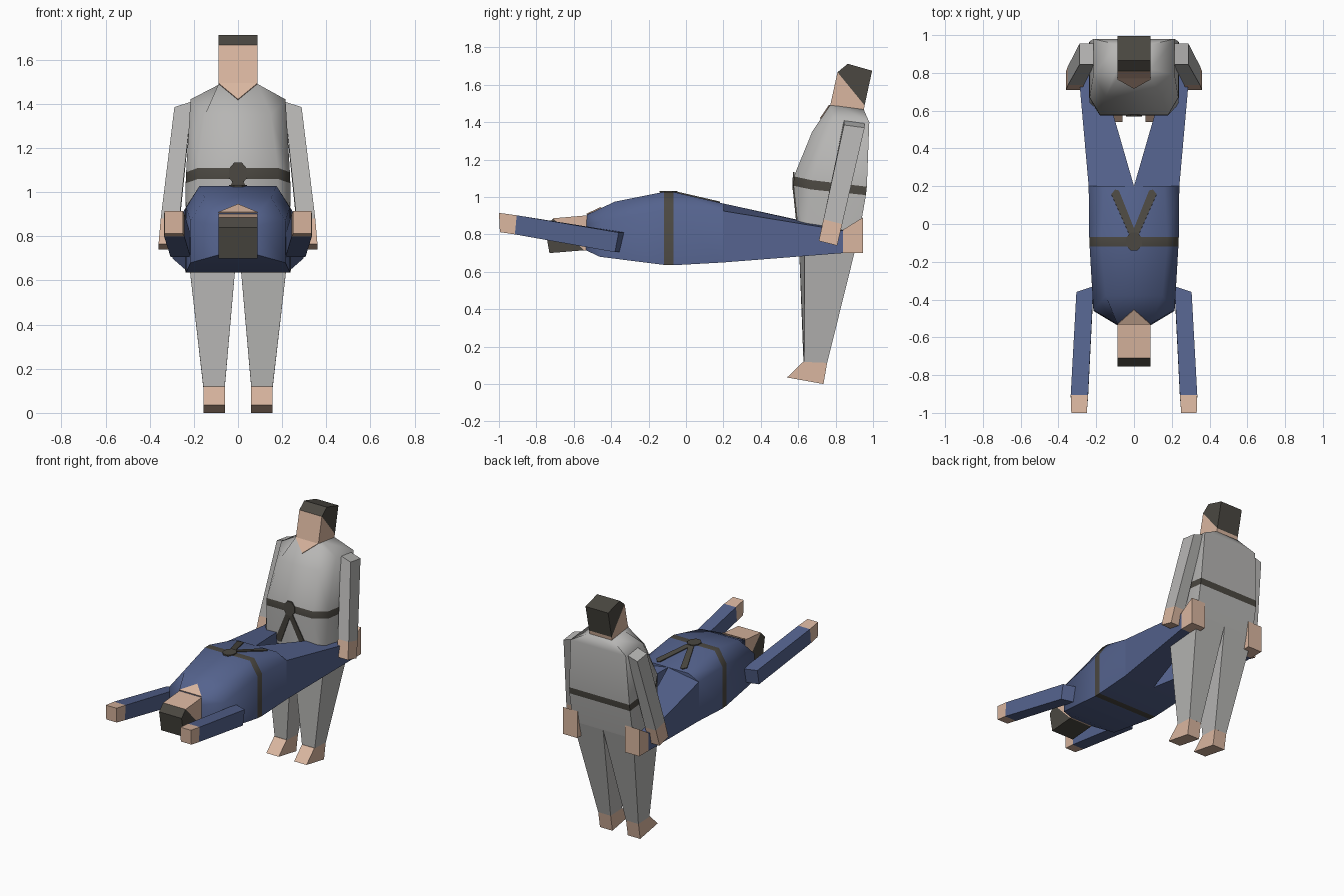
import bpy, bmesh, math
from mathutils import Vector

if "Cube" in bpy.data.objects:
    bpy.data.objects.remove(bpy.data.objects["Cube"])


def material(name, rgb):
    m = bpy.data.materials.new(name)
    m.diffuse_color = (*rgb, 1)
    m.use_nodes = True
    m.node_tree.nodes["Principled BSDF"].inputs["Base Color"].default_value = m.diffuse_color
    return m


GREY = material("light grey cloth", (0.47, 0.465, 0.455))
BLUE = material("blue cloth", (0.09, 0.125, 0.27))
SKIN = material("skin", (0.70, 0.47, 0.35))
DARK = material("dark belt and hair", (0.07, 0.064, 0.053))


def loft(name, rings, mats, bands=None, smooth=0):
    """Skin closed rings of points; bands gives the material of each span."""
    bm = bmesh.new()
    vs = [[bm.verts.new(p) for p in r] for r in rings]
    n = len(rings[0])
    bands = bands or [0] * (len(rings) - 1)
    for k, b in enumerate(bands):
        for i in range(n):
            j = (i + 1) % n
            bm.faces.new((vs[k][i], vs[k][j], vs[k + 1][j], vs[k + 1][i])).material_index = b
    bm.faces.new(vs[0]).material_index = bands[0]
    bm.faces.new(vs[-1]).material_index = bands[-1]
    bmesh.ops.recalc_face_normals(bm, faces=bm.faces)
    me = bpy.data.meshes.new(name)
    bm.to_mesh(me)
    bm.free()
    for m in mats:
        me.materials.append(m)
    if smooth:
        me.shade_smooth()
        me.set_sharp_from_angle(angle=math.radians(smooth))
    ob = bpy.data.objects.new(name, me)
    bpy.context.collection.objects.link(ob)
    return ob


def prism(name, profile, x0, x1, mat):
    """Extrude a (y, z) profile between two x positions."""
    return loft(name, [[(x, *p) for p in profile] for x in (x0, x1)], [mat])


def plate(name, pts, a, b, out, mat):
    """Thin plate on the plane a-b (y, z); pts are (x, fraction from a to b)."""
    a, b = Vector((0, *a)), Vector((0, *b))
    nrm = (b - a).cross(Vector((1, 0, 0))).normalized()
    if nrm.dot(Vector(out)) < 0:
        nrm = -nrm
    base = [a + (b - a) * t + Vector((x, 0, 0)) for x, t in pts]
    return loft(name, [[p + nrm * h for p in base] for h in (-0.003, 0.006)], [mat])


def box_ring(s, xi, xo, inner, outer):
    """Four-sided limb section; inner and outer are (front, back) pairs."""
    return [(s * xi, *inner[0]), (s * xo, *outer[0]), (s * xo, *outer[1]), (s * xi, *inner[1])]


def figure(label, cloth, out, torso, legs, foot, foot_x, arms, face, hair):
    # torso: neck, shoulders, belt top, belt bottom, hips
    rings = []
    for wf, w, f, c, b in torso:
        rings.append([(-wf, *f), (wf, *f), (w, *c), (w, *b), (-w, *b), (-w, *c)])
    loft(label + "_torso", rings, [cloth, DARK], [0, 0, 1, 0], 62)
    neck, chest, belt_a, belt_b, hip = [s[2] for s in torso]

    # open collar, belt knot and belt tails
    plate(label + "_collar", [(-0.088, 0), (0.088, 0), (0, 0.52)], neck, chest, out, SKIN)
    knot = [(0.045 * math.cos(k * math.pi / 4 + math.pi / 8),
             0.5 + 1.05 * math.sin(k * math.pi / 4 + math.pi / 8)) for k in range(8)]
    plate(label + "_belt_knot", knot, belt_a, belt_b, out, DARK)
    for s, side in ((1, "left"), (-1, "right")):
        tail = [(-0.018 * s, 0), (0.02 * s, 0), (0.12 * s, 0.84),
                (0.10 * s, 0.93), (0.08 * s, 0.91)]
        plate(f"{label}_{side}_belt_tail", tail, belt_b, hip, out, DARK)

        # legs, feet, and arms with hands
        loft(f"{label}_{side}_leg",
             [box_ring(s, xi, xo, fb, (fo, fb[1])) for xi, xo, fb, fo in legs], [cloth], smooth=35)
        prism(f"{label}_{side}_foot", foot, s * foot_x[0], s * foot_x[1], SKIN)
        loft(f"{label}_{side}_arm", [box_ring(s, *r) for r in arms], [cloth, SKIN], [0, 1])

    # head
    prism(label + "_face", face, -0.088, 0.088, SKIN)
    prism(label + "_hair", hair, -0.088, 0.088, DARK)


# standing figure, facing -y
figure(
    "standing", GREY, (0, -1, 0),
    torso=[(0.088, 0.09, (0.77, 1.49), (0.82, 1.485), (0.95, 1.468)),
           (0.15, 0.215, (0.675, 1.35), (0.79, 1.42), (0.98, 1.40)),
           (0.18, 0.235, (0.577, 1.11), (0.67, 1.09), (0.967, 1.055)),
           (0.18, 0.237, (0.575, 1.06), (0.67, 1.04), (0.962, 1.01)),
           (0.20, 0.236, (0.602, 0.80), (0.635, 0.80), (0.925, 0.80))],
    legs=[(0, 0.236, ((0.602, 0.80), (0.925, 0.80)), (0.635, 0.80)),
          (0.06, 0.157, ((0.628, 0.118), (0.755, 0.113)), (0.632, 0.118))],
    foot=[(0.628, 0.12), (0.54, 0.035), (0.735, 0.0), (0.755, 0.115)],
    foot_x=(0.06, 0.157),
    arms=[(0.21, 0.288, ((0.845, 1.41), (0.955, 1.395)), ((0.845, 1.385), (0.955, 1.37))),
          (0.265, 0.35, ((0.735, 0.88), (0.835, 0.855)), ((0.735, 0.88), (0.835, 0.855))),
          (0.275, 0.36, ((0.71, 0.765), (0.808, 0.74)), ((0.71, 0.765), (0.808, 0.74)))],
    face=[(0.77, 1.485), (0.81, 1.667), (0.955, 1.49), (0.95, 1.46)],
    hair=[(0.81, 1.667), (0.865, 1.712), (0.995, 1.675), (0.955, 1.49)])

# lying figure, face up, head toward -y
figure(
    "lying", BLUE, (0, 0, 1),
    torso=[(0.088, 0.09, (-0.53, 0.905), (-0.53, 0.85), (-0.535, 0.715)),
           (0.15, 0.215, (-0.38, 0.975), (-0.455, 0.87), (-0.46, 0.68)),
           (0.175, 0.235, (-0.118, 1.027), (-0.118, 0.93), (-0.118, 0.637)),
           (0.175, 0.237, (-0.068, 1.027), (-0.068, 0.93), (-0.068, 0.635)),
           (0.16, 0.24, (0.20, 0.965), (0.20, 0.925), (0.20, 0.65))],
    legs=[(0, 0.24, ((0.20, 0.965), (0.20, 0.65)), (0.20, 0.925)),
          (0.185, 0.297, ((0.84, 0.825), (0.84, 0.70)), (0.84, 0.82))],
    foot=[(0.84, 0.825), (0.945, 0.89), (0.945, 0.70), (0.84, 0.70)],
    foot_x=(0.187, 0.297),
    arms=[(0.215, 0.305, ((-0.33, 0.81), (-0.355, 0.705)), ((-0.36, 0.81), (-0.38, 0.705))),
          (0.243, 0.335, ((-0.905, 0.902), (-0.915, 0.80)), ((-0.905, 0.902), (-0.915, 0.80))),
          (0.25, 0.332, ((-1.0, 0.915), (-0.995, 0.812)), ((-1.0, 0.915), (-0.995, 0.812)))],
    face=[(-0.525, 0.902), (-0.71, 0.886), (-0.545, 0.715), (-0.525, 0.715)],
    hair=[(-0.71, 0.886), (-0.755, 0.84), (-0.73, 0.70), (-0.545, 0.715)])
